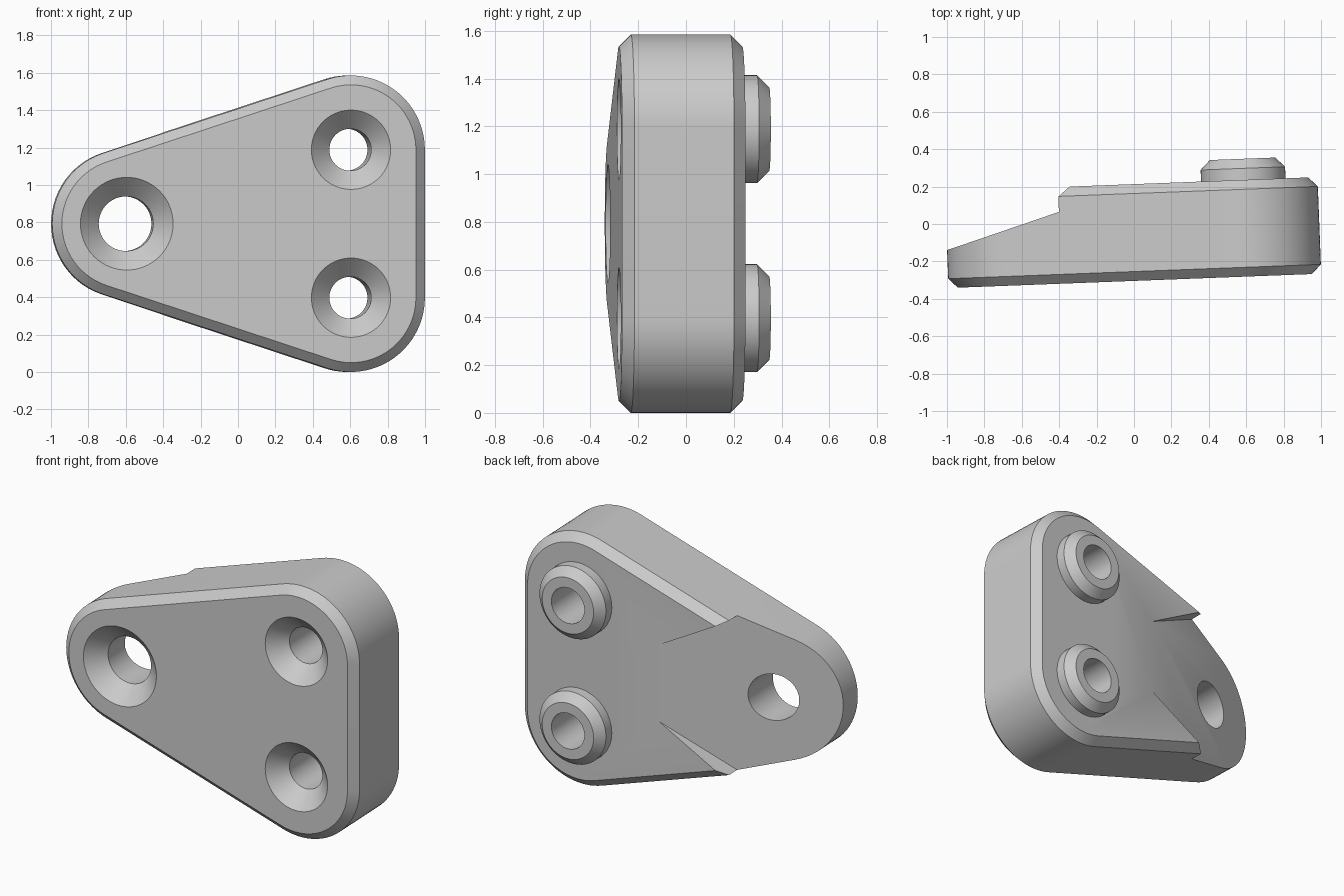
import bpy, bmesh, math
from mathutils import Matrix

if "Cube" in bpy.data.objects:
    bpy.data.objects.remove(bpy.data.objects["Cube"])

TILT = Matrix.Rotation(math.radians(2.2), 4, 'Z')   # whole plate is turned slightly
ZC = 0.7925                                          # mid height
CORNERS = [(-0.607, ZC), (0.593, ZC - 0.3955), (0.593, ZC + 0.3955)]


def loft(name, rings, matrix=Matrix()):
    """Closed solid from a list of rings with equal point counts."""
    bm = bmesh.new()
    loops = [[bm.verts.new(p) for p in ring] for ring in rings]
    n = len(loops[0])
    for a, b in zip(loops, loops[1:]):
        for i in range(n):
            j = (i + 1) % n
            bm.faces.new((a[i], a[j], b[j], b[i]))
    bm.faces.new(loops[0])
    bm.faces.new(loops[-1])
    bmesh.ops.transform(bm, matrix=matrix, verts=bm.verts)
    bmesh.ops.recalc_face_normals(bm, faces=bm.faces)
    mesh = bpy.data.meshes.new(name)
    bm.to_mesh(mesh)
    bm.free()
    obj = bpy.data.objects.new(name, mesh)
    bpy.context.collection.objects.link(obj)
    return obj


def outline(r, y, steps=28):
    """Rounded triangle: arcs of radius r about the three corner centres."""
    slope = math.degrees(math.atan2(0.3955, 1.2))
    spans = [(90 + slope, 270 - slope), (270 - slope, 360), (0, 90 + slope)]
    pts = []
    for (cx, cz), (a0, a1) in zip(CORNERS, spans):
        for i in range(steps + 1):
            a = math.radians(a0 + (a1 - a0) * i / steps)
            pts.append((cx + r * math.cos(a), y, cz + r * math.sin(a)))
    return pts


def lathe(name, centre, profile, n=64):
    """Solid of (radius, y) steps turned about the y direction."""
    cx, cz = centre
    rings = [[(cx + r * math.cos(2 * math.pi * i / n), y,
               cz + r * math.sin(2 * math.pi * i / n)) for i in range(n)]
             for r, y in profile]
    return loft(name, rings, TILT)


def combine(target, tool, operation):
    tool.hide_render = True
    mod = target.modifiers.new(operation, 'BOOLEAN')
    mod.operation, mod.object, mod.solver = operation, tool, 'EXACT'
    bpy.context.view_layer.objects.active = target
    bpy.ops.object.modifier_apply(modifier=mod.name)
    bpy.data.objects.remove(tool)


# Chamfered plate
FRONT, BACK = -0.304, 0.213
plate = loft("mounting_plate", [outline(0.347, FRONT), outline(0.397, FRONT + 0.05),
                                outline(0.397, BACK - 0.05), outline(0.347, BACK)], TILT)

# Raised bosses on the back
for c in CORNERS[1:]:
    combine(plate, lathe("boss", c, [(0.226, 0.1), (0.226, 0.275), (0.175, 0.326)]), 'UNION')

# Sloped relief on the back, with walls closing in at about 30 degrees
plan = [(-1.3, 0.56), (-0.534, 0.56), (0.2, 0.151)]
plan = [(x, ZC + h) for x, h in plan] + [(x, ZC - h) for x, h in reversed(plan)]
ramp = [(x, 0.065 + 0.3417 * (x + 0.4), z) for x, z in plan]
combine(plate, loft("relief_cutter", [ramp, [(x, 0.6, z) for x, z in plan]]), 'DIFFERENCE')

# Countersunk through holes
for c, r, sink in zip(CORNERS, (0.146, 0.112, 0.112), (0.248, 0.212, 0.212)):
    profile = [(sink + 0.05, FRONT - 0.05), (r, FRONT + sink - r), (r, 0.5)]
    combine(plate, lathe("hole_cutter", c, profile), 'DIFFERENCE')

# Smooth rounds, keep chamfer edges crisp
bpy.ops.object.select_all(action='DESELECT')
plate.select_set(True)
bpy.context.view_layer.objects.active = plate
bpy.ops.object.shade_smooth_by_angle(angle=math.radians(25))
